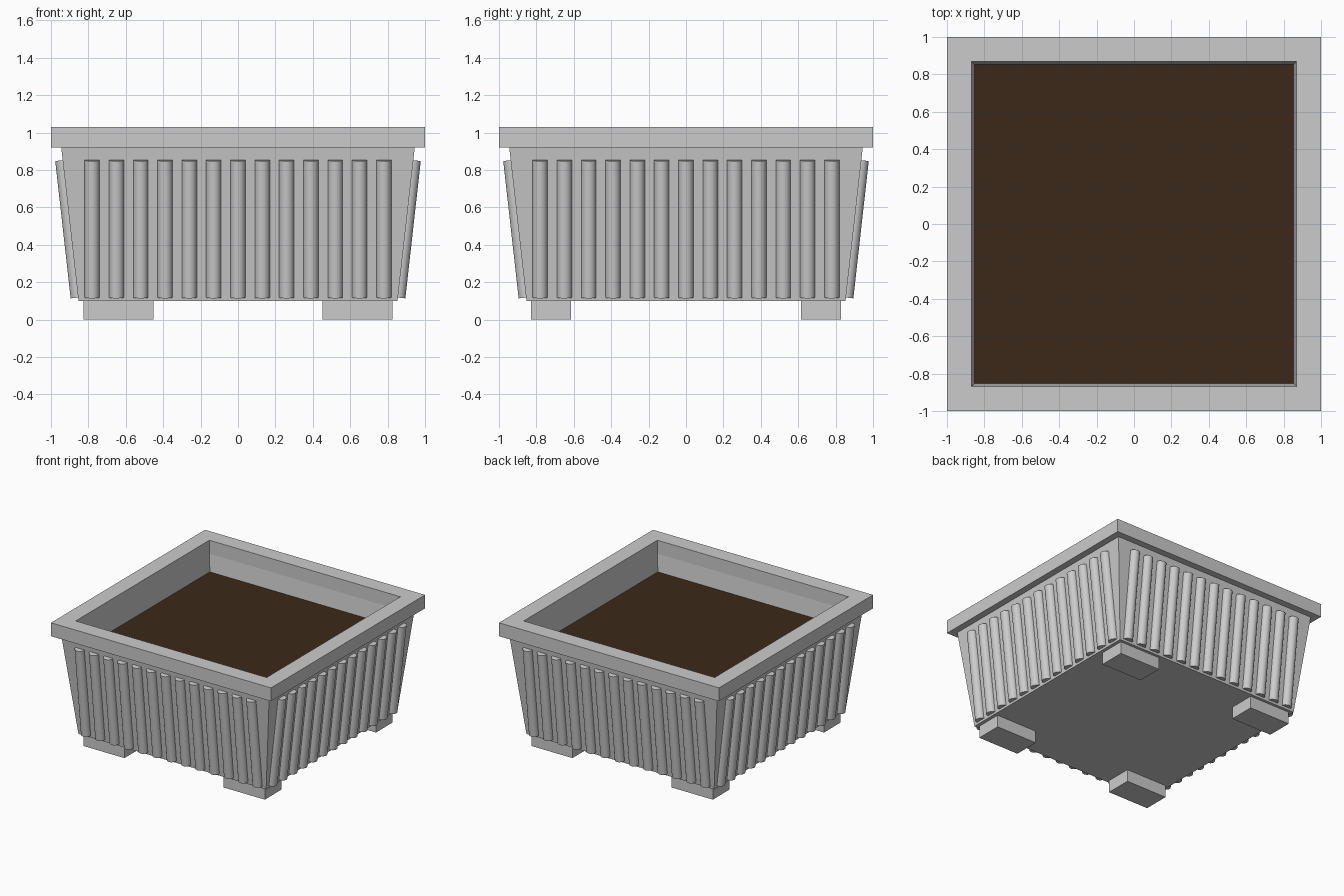
import bpy, bmesh, math
from mathutils import Matrix, Vector

if "Cube" in bpy.data.objects:
    bpy.data.objects.remove(bpy.data.objects["Cube"])

BOTTOM_Z, TOP_Z, RIM_Z, SOIL_Z = 0.10, 0.92, 1.03, 0.78
BOTTOM_R, TOP_R, INNER_R = 0.853, 0.945, 0.868
SLOPE = (TOP_R - BOTTOM_R) / (TOP_Z - BOTTOM_Z)


def finish(name, bm):
    bmesh.ops.recalc_face_normals(bm, faces=bm.faces)
    mesh = bpy.data.meshes.new(name)
    bm.to_mesh(mesh)
    bm.free()
    obj = bpy.data.objects.new(name, mesh)
    bpy.context.collection.objects.link(obj)
    return obj


def square_loft(name, profile, closed):
    """Skin square loops given as (half width, z); closed joins last to first."""
    bm = bmesh.new()
    loops = [[bm.verts.new((sx * r, sy * r, z))
              for sx, sy in ((-1, -1), (1, -1), (1, 1), (-1, 1))]
             for r, z in profile]
    pairs = list(zip(loops, loops[1:]))
    if closed:
        pairs.append((loops[-1], loops[0]))
    else:
        bm.faces.new(loops[0])
        bm.faces.new(loops[-1])
    for a, b in pairs:
        for i in range(4):
            j = (i + 1) % 4
            bm.faces.new((a[i], a[j], b[j], b[i]))
    return finish(name, bm)


# Tapered tub: outer wall, lip, inner wall, floor
floor_z = 0.18
square_loft("planter_body", [(BOTTOM_R, BOTTOM_Z), (TOP_R, TOP_Z), (INNER_R, TOP_Z),
                             (INNER_R - SLOPE * (TOP_Z - floor_z), floor_z)], False)

# Overhanging square rim
square_loft("rim", [(1, TOP_Z), (1, RIM_Z), (INNER_R, RIM_Z), (INNER_R, TOP_Z)], True)

# Soil surface
soil_r = INNER_R - SLOPE * (TOP_Z - SOIL_Z)
soil = square_loft("soil", [(soil_r - 0.005, SOIL_Z - 0.04), (soil_r, SOIL_Z)], False)
brown = bpy.data.materials.new("soil_brown")
brown.diffuse_color = (0.045, 0.022, 0.01, 1)
brown.use_nodes = True
brown.node_tree.nodes["Principled BSDF"].inputs["Base Color"].default_value = brown.diffuse_color
soil.data.materials.append(brown)

# Round ribs leaning with each wall
z0, z1 = 0.118, 0.852
lean = math.atan(SLOPE)
mid_z = (z0 + z1) / 2
mid_r = BOTTOM_R + SLOPE * (mid_z - BOTTOM_Z)
for side, name in enumerate(("front", "right", "back", "left")):
    bm = bmesh.new()
    turn = Matrix.Rotation(side * math.pi / 2, 4, 'Z')
    for i in range(13):
        place = Matrix.Translation(Vector(((i - 6) * 0.13, -mid_r, mid_z)))
        bmesh.ops.create_cone(bm, cap_ends=True, segments=24, radius1=0.04, radius2=0.04,
                              depth=(z1 - z0) / math.cos(lean),
                              matrix=turn @ place @ Matrix.Rotation(lean, 4, 'X'))
    ribs = finish(name + "_ribs", bm)
    bpy.ops.object.select_all(action='DESELECT')
    ribs.select_set(True)
    bpy.context.view_layer.objects.active = ribs
    bpy.ops.object.shade_smooth_by_angle(angle=math.radians(35))

# Four block feet
for sx, xn in ((-1, "left"), (1, "right")):
    for sy, yn in ((-1, "front"), (1, "back")):
        bm = bmesh.new()
        bmesh.ops.create_cube(bm, size=1, matrix=Matrix.Translation((sx * 0.638, sy * 0.722, 0.05))
                              @ Matrix.Diagonal((0.374, 0.216, 0.10, 1)))
        finish(f"{yn}_{xn}_foot", bm)
